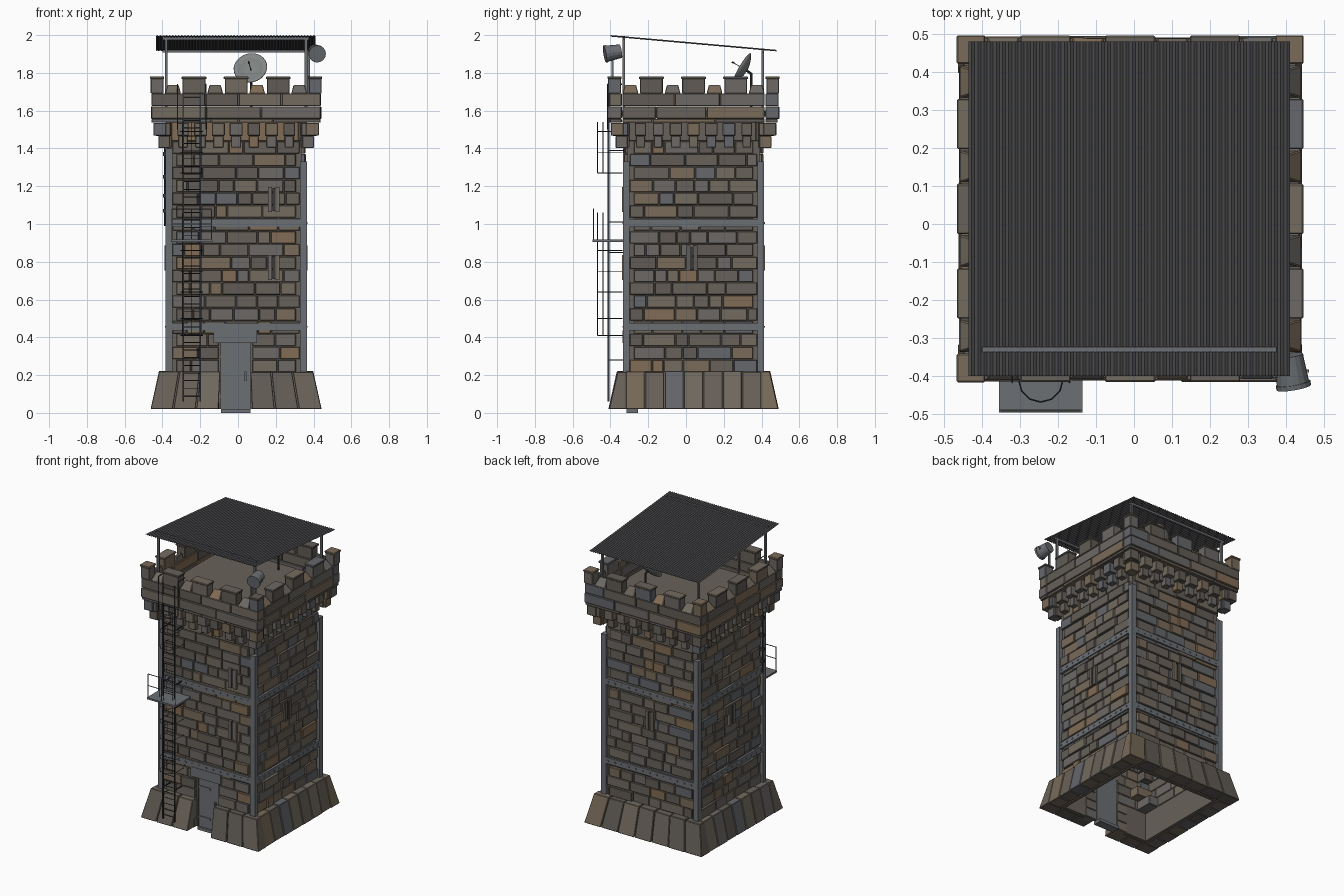
import bpy, bmesh, math, random
from mathutils import Matrix, Vector

if "Cube" in bpy.data.objects:
    bpy.data.objects.remove(bpy.data.objects["Cube"])

random.seed(7)
CENTRE = Vector((-0.01, 0.04, 0))
I = Matrix()
DOOR = (-0.08, 0.075)  # door opening, local x on the front side


def material(name, r, g, b):
    m = bpy.data.materials.new(name)
    m.diffuse_color = (r, g, b, 1)
    m.use_nodes = True
    m.node_tree.nodes["Principled BSDF"].inputs["Base Color"].default_value = m.diffuse_color
    return m


STONES = [material("stone_%d" % i, *c) for i, c in enumerate([
    (0.14, 0.12, 0.10), (0.17, 0.145, 0.115), (0.12, 0.105, 0.09), (0.15, 0.14, 0.13),
    (0.19, 0.145, 0.10), (0.13, 0.135, 0.145), (0.22, 0.15, 0.09)])]
WEIGHTS = [5, 4, 4, 4, 2, 2, 1]
STEEL = [material("steel", 0.15, 0.16, 0.175)]
DARK = [material("dark_metal", 0.04, 0.04, 0.045)]
ROOF = [material("roof_metal", 0.07, 0.07, 0.075)]
DISH = [material("dish_grey", 0.22, 0.23, 0.23)]


def side(k):
    """Local frame of wall k: front, right, back, left; outward is -y."""
    return Matrix.Translation(CENTRE) @ Matrix.Rotation(k * math.pi / 2, 4, 'Z')


class Part:
    """Collects simple solids into one named mesh."""
    def __init__(self, name, mats):
        self.name, self.mats, self.bm = name, mats, bmesh.new()

    def pick(self):
        n = len(self.mats)
        return random.choices(range(n), WEIGHTS)[0] if n > 1 else 0

    def hexa(self, M, b, t):
        """Solid between a bottom and a top rectangle (x0, x1, y0, y1, z)."""
        v = [self.bm.verts.new(M @ Vector(p)) for x0, x1, y0, y1, z in (b, t)
             for p in ((x0, y0, z), (x1, y0, z), (x1, y1, z), (x0, y1, z))]
        mi = self.pick()
        for q in ((3, 2, 1, 0), (4, 5, 6, 7), (0, 1, 5, 4), (1, 2, 6, 5), (2, 3, 7, 6), (3, 0, 4, 7)):
            self.bm.faces.new([v[i] for i in q]).material_index = mi

    def box(self, M, x0, x1, y0, y1, z0, z1):
        self.hexa(M, (x0, x1, y0, y1, z0), (x0, x1, y0, y1, z1))

    def rod(self, a, b, r, r2=None, n=6):
        a, b = Vector(a), Vector(b)
        rot = (b - a).to_track_quat('Z', 'Y').to_matrix().to_4x4()
        bmesh.ops.create_cone(self.bm, cap_ends=True, segments=n, radius1=r, radius2=r if r2 is None else r2,
                              depth=(b - a).length, matrix=Matrix.Translation((a + b) / 2) @ rot)

    def done(self, bevel=0):
        me = bpy.data.meshes.new(self.name)
        self.bm.to_mesh(me)
        self.bm.free()
        for m in self.mats:
            me.materials.append(m)
        ob = bpy.data.objects.new(self.name, me)
        bpy.context.collection.objects.link(ob)
        if bevel:
            md = ob.modifiers.new("worn_edges", 'BEVEL')
            md.width, md.segments = bevel, 1
        return ob


def spans(a, b, lo, hi):
    """Split a..b into random stone lengths."""
    cuts = [a]
    while b - cuts[-1] > hi:
        cuts.append(cuts[-1] + random.uniform(lo, min(hi, b - cuts[-1] - lo * 0.6)))
    cuts.append(b)
    return list(zip(cuts, cuts[1:]))


# Sloped base slabs, with a gap for the door
base = Part("base_slabs", STONES)
for k in range(4):
    M, full = side(k), k % 2 == 0
    runs = [(-1, -0.20, 3), (0.18, 1, 3)] if k == 0 else [(-1, 1, 7)]
    hb, ht = (0.455, 0.41) if full else (0.36, 0.36)
    for a, b, n in runs:
        for i in range(n):
            s0, s1 = a + (b - a) * i / n + 0.005, a + (b - a) * (i + 1) / n - 0.005
            o = random.uniform(-0.003, 0.003)
            base.hexa(M, (s0 * hb, s1 * hb, -0.45 - o, -0.355, 0.02),
                      (s0 * ht, s1 * ht, -0.405 - o, -0.355, 0.22 + o))
base.done(0.003)

# Inner walls behind the stones (open behind the door recess) and the roof deck
core = Part("inner_walls", STONES[:1])
for k in range(4):
    M = side(k)
    if k:
        core.box(M, -0.35, 0.35, -0.35, -0.33, 0.02, 1.54)
    else:
        core.box(M, -0.35, 0.35, -0.35, -0.33, 0.37, 1.54)
        core.box(M, -0.35, DOOR[0], -0.35, -0.33, 0.02, 0.37)
        core.box(M, DOOR[1], 0.35, -0.35, -0.33, 0.02, 0.37)
core.box(side(0), -0.42, 0.42, -0.42, 0.42, 1.57, 1.60)
core.done()

# Coursed wall stones, deep quoins alternating at the corners
COURSES, Z0, Z1 = 18, 0.215, 1.44
for k, nm in enumerate(("front", "right", "back", "left")):
    wall, M, h = Part("wall_stones_" + nm, STONES), side(k), (Z1 - Z0) / COURSES
    for c in range(COURSES):
        z = Z0 + c * h
        e = 0.338 if (c + k) % 2 else 0.318
        runs = [(-e, e)]
        if k == 0 and z < 0.36:
            runs = [(-e, DOOR[0] - 0.01), (DOOR[1] + 0.01, e)]
        for a, b in runs:
            for s0, s1 in spans(a, b, 0.06, 0.19):
                d = 0.362 + random.uniform(-0.005, 0.009)
                inner = 0.26 if e > 0.33 and e in (-s0, s1) else 0.325
                wall.box(M, s0 + 0.002, s1 - 0.002, -d, -inner, z + 0.002, z + h - 0.002)
    if k == 0:  # door jambs down to the ground
        for x0, x1 in ((-0.17, -0.09), (0.085, 0.165)):
            for z in (0.02, 0.085, 0.15):
                wall.box(M, x0, x1, -0.38, -0.325, z, z + 0.062)
    wall.done(0.003)

# Arrow slits with upright stone cheeks
cheeks, slits = Part("slit_cheeks", STONES), Part("arrow_slits", DARK)
for k, x, z in ((0, 0.20, 0.77), (0, 0.2, 1.13), (1, -0.01, 0.82), (2, 0.0, 0.82), (3, 0.0, 0.82)):
    slits.box(side(k), x - 0.008, x + 0.008, -0.373, -0.34, z - 0.06, z + 0.06)
    for s in (-1, 1):
        cheeks.box(side(k), x + s * 0.02 - 0.011, x + s * 0.02 + 0.011, -0.378, -0.34, z - 0.066, z + 0.066)
cheeks.done()
slits.done()

# Steel corner angles and riveted bands
irons = Part("corner_angles_and_bands", STEEL)
for k in range(4):
    M, top = side(k), 1.40 if k == 0 else 1.33
    irons.box(M, -0.374, -0.338, -0.374, -0.345, 0.2, top)
    irons.box(M, -0.374, -0.345, -0.345, -0.338, 0.2, top)
    for z in (0.435, 0.985):
        irons.box(M, -0.345, 0.345, -0.373, -0.35, z, z + 0.042)
        for i in range(13):
            x = -0.32 + i * 0.64 / 12
            irons.box(M, x - 0.005, x + 0.005, -0.377, -0.373, z + 0.016, z + 0.026)
irons.done()

# Door, lintel plate and step
door = Part("door", STEEL)
F = side(0)
door.box(F, DOOR[0], DOOR[1], -0.342, -0.325, 0.02, 0.37)
door.box(F, DOOR[0] - 0.04, DOOR[1] + 0.035, -0.376, -0.325, 0.37, 0.436)
door.box(F, DOOR[0], DOOR[1], -0.355, -0.295, 0.0, 0.02)
door.box(F, 0.045, 0.055, -0.355, -0.342, 0.17, 0.22)
for z in (0.08, 0.29):
    door.box(F, DOOR[0], DOOR[0] + 0.09, -0.347, -0.342, z, z + 0.015)
door.done()

# Stepped corbels under the parapet
corbels = Part("corbels", STONES)
for k in range(4):
    M = side(k)
    corbels.box(M, -0.375, 0.33, -0.375, -0.33, 1.44, 1.54)
    for i in range(9):
        x = -0.375 + i * 0.75 / 8
        w = random.uniform(0.024, 0.03)
        corbels.box(M, x - w * 0.9, x + w * 0.9, -0.40, -0.34, 1.405, 1.465)
        corbels.box(M, x - w * 1.15, x + w * 1.15, -0.428, -0.34, 1.467, 1.535)
    corbels.box(M, -0.412, -0.35, -0.412, -0.35, 1.403, 1.466)
    corbels.box(M, -0.438, -0.37, -0.438, -0.37, 1.468, 1.536)
corbels.done(0.003)

# Parapet courses, merlons and crenel sills
parapet = Part("parapet", STONES)
for k in range(4):
    M, e = side(k), 0.45 if k % 2 == 0 else 0.378
    for z0, z1, d in ((1.537, 1.556, 0.443), (1.557, 1.622, 0.452), (1.625, 1.69, 0.448)):
        for a, b in spans(-e, e, 0.14, 0.34):
            o = random.uniform(-0.003, 0.004)
            parapet.box(M, a + 0.002, b - 0.002, -d - o, -0.38, z0, z1)
    parapet.box(M, -0.452, -0.385, -0.452, -0.385, 1.69, 1.77)
    parapet.box(M, -0.456, -0.381, -0.456, -0.381, 1.768, 1.782)
    for x in (-0.223, 0, 0.223):
        parapet.box(M, x - 0.06, x + 0.06, -0.449, -0.385, 1.69, 1.77)
        parapet.box(M, x - 0.066, x + 0.066, -0.455, -0.381, 1.767, 1.78)
    for x in (-0.334, -0.111, 0.111, 0.334):
        parapet.hexa(M, (x - 0.042, x + 0.042, -0.45, -0.385, 1.69), (x - 0.03, x + 0.03, -0.41, -0.39, 1.735))
parapet.done(0.003)

# Corrugated lean-to roof
roof, N = Part("corrugated_roof", ROOF), 104
rows = [[roof.bm.verts.new((-0.435 + 0.845 * i / N, y, z + (0.003 if i % 2 else -0.003))) for i in range(N + 1)]
        for y, z in ((-0.40, 1.997), (0.48, 1.919))]
for i in range(N):
    roof.bm.faces.new((rows[0][i], rows[0][i + 1], rows[1][i + 1], rows[1][i]))
roof.done().modifiers.new("thickness", 'SOLIDIFY').thickness = 0.002

# Roof posts and beams, the front beam showing through the sheet
frame = Part("roof_frame", STEEL)
for x in (-0.38, 0.36):
    frame.box(I, x - 0.007, x + 0.007, -0.337, -0.323, 1.6, 1.985)
    frame.box(I, x - 0.007, x + 0.007, 0.399, 0.413, 1.6, 1.919)
frame.box(I, -0.40, 0.375, -0.337, -0.323, 1.975, 1.996)
frame.box(I, -0.40, 0.375, 0.399, 0.413, 1.907, 1.921)
frame.done()

# Ladder with rungs, brackets and top grab rails
LX0, LX1, LY = -0.29, -0.20, -0.41
ladder = Part("ladder", DARK)
for x in (LX0, LX1):
    ladder.box(I, x - 0.0035, x + 0.0035, LY - 0.005, LY + 0.005, 0.06, 1.70)
    for z in (0.28, 0.85, 1.01, 1.39):
        ladder.box(I, x - 0.003, x + 0.003, LY, -0.31, z - 0.003, z + 0.003)
for i in range(40):
    z = 0.09 + i * 0.0405
    ladder.rod((LX0, LY, z), (LX1, LY, z), 0.0025)
for x in (-0.32, -0.17):
    ladder.rod((x, LY - 0.006, 1.5), (x, LY - 0.006, 1.74), 0.003)
    ladder.rod((x, LY - 0.006, 1.74), (x, LY + 0.07, 1.74), 0.003)
ladder.done()

# Safety cage hoops and uprights
cage = Part("ladder_cage", DARK)
ARC = [(-0.245 - 0.058 * math.cos(math.pi * i / 6), LY - 0.058 * math.sin(math.pi * i / 6)) for i in range(7)]
for z0, z1, zs in ((0.41, 1.06, (0.41, 0.5, 0.64, 0.75, 0.86)), (1.27, 1.54, (1.27, 1.38, 1.49))):
    for z in zs:
        path = [(ARC[0][0], -0.335)] + ARC + [(ARC[-1][0], -0.335)]
        for p, q in zip(path, path[1:]):
            cage.rod((*p, z), (*q, z), 0.002, n=4)
    for p in ARC[1:6:2]:
        cage.rod((*p, z0), (*p, z1), 0.002, n=4)
cage.done()

# Small ladder landing with a front rail
landing = Part("ladder_landing", STEEL)
landing.box(I, -0.355, -0.135, -0.495, -0.32, 0.905, 0.917)
for x in (-0.35, -0.245, -0.14):
    landing.rod((x, -0.49, 0.915), (x, -0.49, 1.08), 0.003)
for z in (1.0, 1.08):
    landing.rod((-0.35, -0.49, z), (-0.14, -0.49, z), 0.003)
landing.done()

# Cable conduit with clips near the front left corner
conduit = Part("cable_conduit", DARK)
conduit.rod((-0.387, -0.29, 0.99), (-0.387, -0.29, 1.41), 0.004)
for z in (1.07, 1.15, 1.25, 1.37):
    conduit.box(I, -0.397, -0.37, -0.30, -0.28, z - 0.01, z + 0.01)
conduit.done()

# Satellite dish tilted upward, with feed arm and mast
axis = Vector((-0.15, -0.85, 0.50)).normalized()
D = Matrix.Translation((0.07, 0.322, 1.812)) @ axis.to_track_quat('Z', 'Y').to_matrix().to_4x4()
dish = Part("satellite_dish", DISH)
rings = [[dish.bm.verts.new(D @ Vector((r * math.cos(a * math.pi / 12), r * math.sin(a * math.pi / 12), 3.5 * r * r)))
          for a in range(24)] for r in (0.012, 0.035, 0.062, 0.09)]
dish.bm.faces.new(rings[0])
for p, q in zip(rings, rings[1:]):
    for i in range(24):
        dish.bm.faces.new((p[i], q[i], q[(i + 1) % 24], p[(i + 1) % 24]))
ob = dish.done()
ob.modifiers.new("thickness", 'SOLIDIFY').thickness = -0.004
for p in ob.data.polygons:
    p.use_smooth = True
arm = Part("dish_mast_and_feed", DARK)
arm.rod(D @ Vector((0, 0, 0)), D @ Vector((0, 0, 0.085)), 0.002)
arm.rod(D @ Vector((0, 0, 0.08)), D @ Vector((0, 0, 0.092)), 0.005, n=8)
arm.rod((0.07, 0.345, 1.6), (0.07, 0.345, 1.80), 0.007, n=8)
arm.rod((0.07, 0.345, 1.795), D @ Vector((0, 0, 0)), 0.007, n=8)
arm.done()

# Searchlight on a corner post
lamp = Part("searchlight", STEEL)
lamp.rod((0.408, -0.345, 1.915), (0.418, -0.42, 1.902), 0.036, 0.043, n=16)
lamp.rod((0.418, -0.418, 1.902), (0.42, -0.43, 1.90), 0.046, n=16)
lamp.box(I, 0.368, 0.38, -0.395, -0.383, 1.69, 1.91)
lamp.box(I, 0.37, 0.46, -0.390, -0.382, 1.90, 1.912)
lamp.done()
